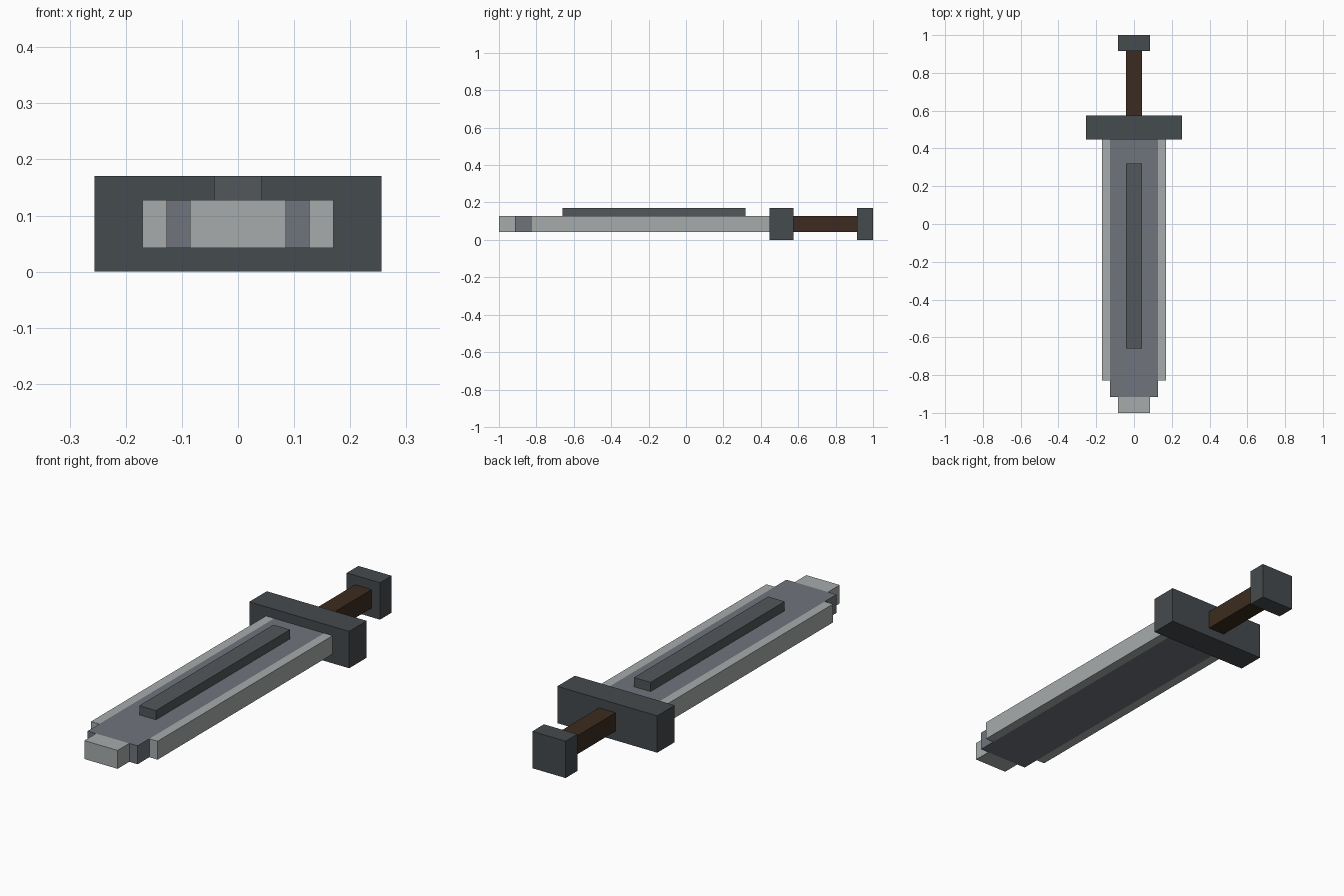
import bpy

if "Cube" in bpy.data.objects:
    bpy.data.objects.remove(bpy.data.objects["Cube"])

U = 2 / 47  # one block unit: the sword is 47 blocks long


def material(name, rgb):
    mat = bpy.data.materials.new(name)
    mat.diffuse_color = (*rgb, 1)
    mat.use_nodes = True
    mat.node_tree.nodes["Principled BSDF"].inputs["Base Color"].default_value = mat.diffuse_color
    return mat


STEEL = material("light_steel", (0.39, 0.41, 0.41))
CORE = material("grey_steel", (0.16, 0.175, 0.20))
RIDGE = material("ridge_steel", (0.085, 0.095, 0.105))
IRON = material("dark_iron", (0.06, 0.069, 0.076))
WOOD = material("brown_wood", (0.045, 0.024, 0.013))


def box(name, x, y, z, mat):
    """Box from (min, max) ranges in blocks; y is counted from the tip."""
    ranges = (x, (y[0] - 23.5, y[1] - 23.5), z)
    bpy.ops.mesh.primitive_cube_add(size=1, location=[(a + b) / 2 * U for a, b in ranges])
    obj = bpy.context.object
    obj.name = name
    obj.scale = [(b - a) * U for a, b in ranges]
    bpy.ops.object.transform_apply(location=False, rotation=False, scale=True)
    obj.data.materials.append(mat)
    return obj


# Blade: stepped tip, core, two cutting edges and a raised ridge on top
box("blade_tip", (-2, 2), (0, 2), (1, 3), STEEL)
box("blade_core", (-3, 3), (2, 34), (1, 3), CORE)
for side, x in (("left", (-4, -3)), ("right", (3, 4))):
    box(f"blade_edge_{side}", x, (4, 34), (1, 3), STEEL)
box("blade_ridge", (-1, 1), (8, 31), (3, 4), RIDGE)

# Hilt: guard, grip and pommel
box("guard", (-6, 6), (34, 37), (0, 4), IRON)
box("grip", (-1, 1), (37, 45), (1, 3), WOOD)
box("pommel", (-2, 2), (45, 47), (0, 4), IRON)
